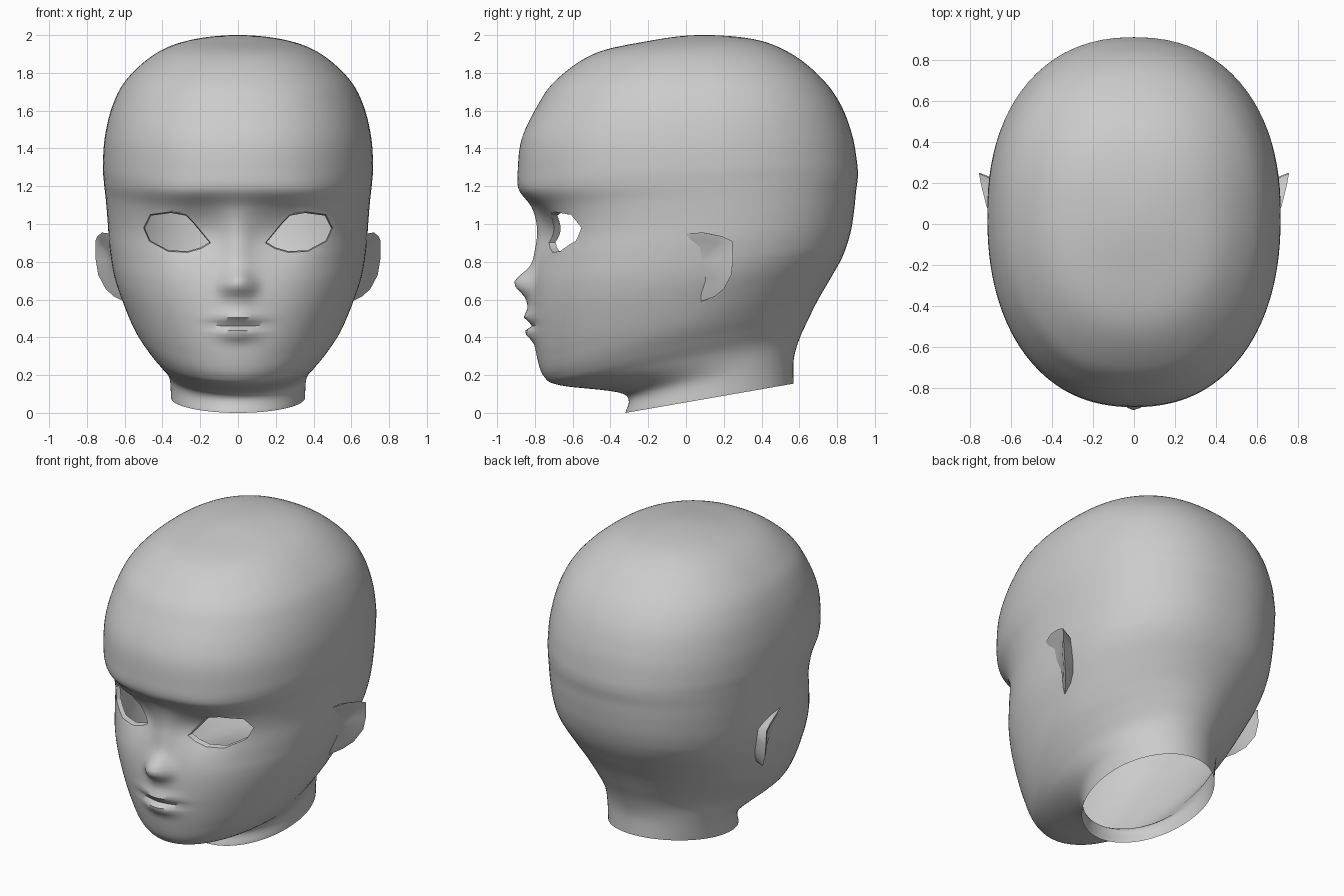
import bpy, bmesh
from math import sin, cos, pi, exp, radians
from mathutils import Vector

if "Cube" in bpy.data.objects:
    bpy.data.objects.remove(bpy.data.objects["Cube"])

# Tilted head sections: front y, front z, back y, back z, half width
RINGS = [
    (-.32, .00, .57, .155, .355), (-.33, .10, .57, .28, .365),
    (-.66, .145, .60, .39, .42), (-.75, .19, .65, .50, .48),
    (-.79, .30, .70, .60, .55), (-.81, .46, .77, .72, .61),
    (-.81, .62, .83, .83, .655), (-.79, .80, .87, .95, .68),
    (-.775, .95, .89, 1.07, .69), (-.81, 1.09, .90, 1.17, .70),
    (-.88, 1.19, .91, 1.25, .71), (-.89, 1.29, .905, 1.33, .715),
    (-.87, 1.45, .88, 1.47, .705), (-.79, 1.62, .82, 1.63, .665),
    (-.69, 1.76, .72, 1.77, .59), (-.49, 1.90, .56, 1.90, .44),
    (-.22, 1.965, .36, 1.978, .26), (.06, 2.0, .06, 2.0, 0),
]
STEPS, COLS = 7, 120

# Facial bumps: x, z, x spread, z spread, forward amount (x > 0 is mirrored)
BUMPS = [
    (0, .69, .05, .048, .095), (0, .90, .05, .13, .03),       # nose
    (.065, .665, .03, .03, .022),                              # nostril wings
    (0, .505, .085, .022, .035), (0, .425, .07, .028, .045),   # lips
    (0, .468, .09, .010, -.03), (0, .565, .07, .05, .022),     # mouth line, philtrum
    (.22, .95, .11, .10, -.055), (.30, 1.15, .18, .045, .018), # eye socket, brow
]
EYE = [(.145, .90), (.235, 1.01), (.275, 1.05), (.355, 1.065), (.465, 1.05),
       (.50, .98), (.47, .91), (.37, .855), (.265, .85), (.195, .87)]


def spline(a, b, c, d, t):
    return [.5 * (2*q + (r-p)*t + (2*p-5*q+4*r-s)*t*t + (3*q-p-3*r+s)*t**3)
            for p, q, r, s in zip(a, b, c, d)]


def bump(x, z):
    total = 0
    for cx, cz, sx, sz, amount in BUMPS:
        for px in ({cx, -cx}):
            total += amount * exp(-((x-px)/sx)**2/2 - ((z-cz)/sz)**2/2)
    return total


def head_point(ring, u):
    yf, zf, yb, zb, w = ring
    a = pi * (.6*u + .4*u**3)          # columns gather at the face
    s, c = sin(a), cos(a)
    e = 2 / (2 + .25 * min(1, max(0, (zf-.3)/.4)))
    x = w * abs(s)**e * (1 if s > 0 else -1)
    c = abs(c)**e * (1 if c > 0 else -1)
    t = .52 - c * (.52 if c > 0 else .48)
    y, z = yf + (yb-yf)*t, zf + (zb-zf)*t
    if c > .2 and y < -.35:
        y -= bump(x, z)
    return x, y, z


def finish(bm, name, angle):
    mesh = bpy.data.meshes.new(name)
    bm.to_mesh(mesh)
    bm.free()
    ob = bpy.data.objects.new(name, mesh)
    bpy.context.collection.objects.link(ob)
    bpy.ops.object.select_all(action='DESELECT')
    ob.select_set(True)
    bpy.context.view_layer.objects.active = ob
    bpy.ops.object.shade_smooth_by_angle(angle=radians(angle))
    return ob


# Head shell, open at the neck
r = RINGS[-2]
ctrl = [RINGS[0]] + RINGS + [(r[2], r[3], r[0], r[1], -r[4])]
bm = bmesh.new()
rows = []
for i in range(len(RINGS) - 1):
    for k in range(STEPS):
        ring = spline(*ctrl[i:i+4], k/STEPS)
        rows.append([bm.verts.new(head_point(ring, 2*j/COLS - 1)) for j in range(COLS)])
for lo, hi in zip(rows, rows[1:]):
    for j in range(COLS):
        n = (j+1) % COLS
        bm.faces.new((lo[j], lo[n], hi[n], hi[j]))
crown = bm.verts.new((0, .06, 2))
for j in range(COLS):
    bm.faces.new((rows[-1][j], rows[-1][(j+1) % COLS], crown))

# Eye openings with a shallow inward lid rim
for side in (1, -1):
    pts = [Vector((side*x, 0, z)) for x, z in EYE]
    mid = sum(pts, Vector()) / len(pts)
    planes = []
    for p, q in zip(pts, pts[1:] + pts[:1]):
        no = (q-p).cross(Vector((0, 1, 0))).normalized()
        planes.append((p, no if no.dot(p-mid) > 0 else -no))

    def near(v):
        return abs(v.x-mid.x) < .21 and abs(v.z-mid.z) < .14 and v.y < -.3
    for p, no in planes:
        faces = [f for f in bm.faces if near(f.calc_center_median())]
        geom = set(faces)
        for f in faces:
            geom.update(f.edges)
            geom.update(f.verts)
        bmesh.ops.bisect_plane(bm, geom=list(geom), dist=1e-5, plane_co=p, plane_no=no)
    inside = [f for f in bm.faces if near(f.calc_center_median()) and
              all((f.calc_center_median()-p).dot(no) < 0 for p, no in planes)]
    bmesh.ops.delete(bm, geom=inside, context='FACES')
    edge = [e for e in bm.edges if e.is_boundary and near(e.verts[0].co)]
    new = bmesh.ops.extrude_edge_only(bm, edges=edge)['geom']
    for v in [g for g in new if isinstance(g, bmesh.types.BMVert)]:
        v.co.x += (mid.x - v.co.x) * .04
        v.co.z += (mid.z - v.co.z) * .06
        v.co.y += .035
bmesh.ops.recalc_face_normals(bm, faces=bm.faces[:])
finish(bm, "head", 50)

# Ears: rim swept around, falling to a hollow in front and to the skull behind
RIM = [(.685, .0, .95), (.72, .09, .955), (.745, .19, .935), (.755, .245, .91),
       (.755, .25, .82), (.74, .24, .73), (.70, .20, .655), (.655, .15, .615),
       (.605, .08, .59)]
bm = bmesh.new()
centre = Vector((.668, .08, .80))
strips = []
for p in RIM:
    p = Vector(p)
    root = p + (centre-p)*.3
    root.x = p.x - .13
    inner = p + (centre-p)*.22
    hollow = p + (centre-p)*.5
    hollow.x -= .01
    strips.append([bm.verts.new(v) for v in (root, p, inner, hollow)])
hub = bm.verts.new(centre)
for a, b in zip(strips, strips[1:]):
    for k in range(3):
        bm.faces.new((a[k], b[k], b[k+1], a[k+1]))
    bm.faces.new((a[3], b[3], hub))
bmesh.ops.recalc_face_normals(bm, faces=bm.faces[:])
ears = finish(bm, "ears", 60)
ears.modifiers.new("mirror", 'MIRROR')
